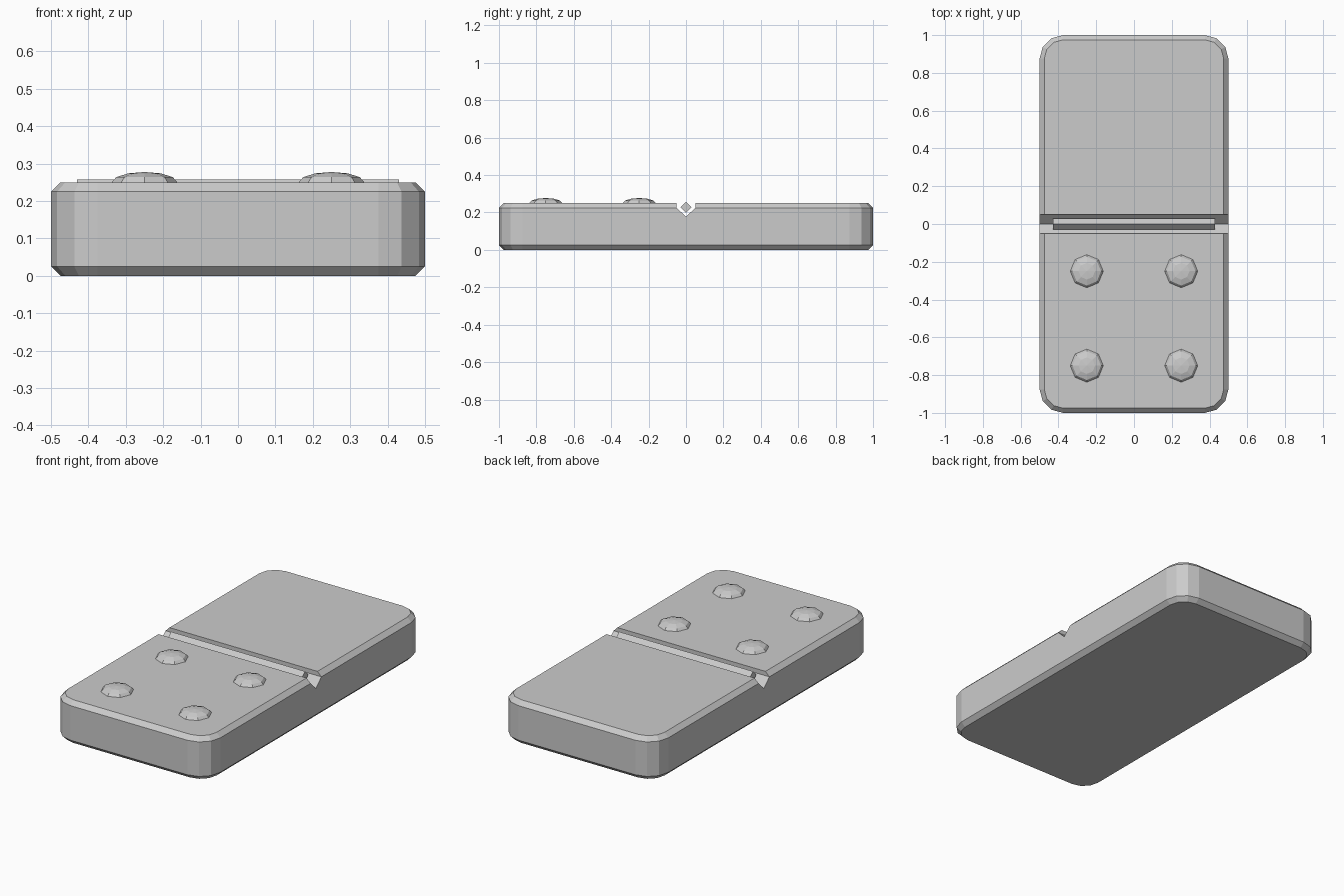
import bpy, bmesh
from math import sin, cos, pi, radians

if "Cube" in bpy.data.objects:
    bpy.data.objects.remove(bpy.data.objects["Cube"])


def make_object(name, bm):
    bmesh.ops.recalc_face_normals(bm, faces=bm.faces[:])
    mesh = bpy.data.meshes.new(name)
    bm.to_mesh(mesh)
    bm.free()
    obj = bpy.data.objects.new(name, mesh)
    bpy.context.collection.objects.link(obj)
    return obj


def loft(name, rings):
    """Closed solid through a list of equal-length point rings."""
    bm = bmesh.new()
    rows = [[bm.verts.new(p) for p in ring] for ring in rings]
    n = len(rows[0])
    for a, b in zip(rows, rows[1:]):
        for i in range(n):
            j = (i + 1) % n
            bm.faces.new((a[i], a[j], b[j], b[i]))
    bm.faces.new(rows[0])
    bm.faces.new(rows[-1])
    return make_object(name, bm)


def x_prism(name, profile, half_length):
    """Extrude a (y, z) profile along x."""
    return loft(name, [[(x, y, z) for y, z in profile]
                       for x in (-half_length, half_length)])


def rounded_outline(radius, z):
    pts = []
    for k, (sx, sy) in enumerate([(1, 1), (-1, 1), (-1, -1), (1, -1)]):
        for s in range(4):
            a = k * pi / 2 + radians(30 * s)
            pts.append((sx * 0.375 + radius * cos(a),
                        sy * 0.875 + radius * sin(a), z))
    return pts


# Tile body with chamfered top and bottom rims
body = loft("tile_body", [rounded_outline(r, z) for r, z in
                          [(0.10, 0), (0.125, 0.025), (0.125, 0.225), (0.10, 0.25)]])

# Groove across the middle
cutter = x_prism("groove_cutter", [(-0.05, 0.3), (-0.05, 0.225), (0, 0.177),
                                   (0.05, 0.225), (0.05, 0.3)], 0.6)
cutter.hide_render = True
mod = body.modifiers.new("groove", 'BOOLEAN')
mod.operation = 'DIFFERENCE'
mod.solver = 'EXACT'
mod.object = cutter
bpy.context.view_layer.objects.active = body
bpy.ops.object.modifier_apply(modifier=mod.name)
bpy.data.objects.remove(cutter)

# Diamond-section divider bar lying in the groove
r, zc = 0.03, 0.2275
x_prism("divider_bar", [(0, zc - r), (r, zc), (0, zc + r), (-r, zc)], 0.43)

# Four low domed pips on the front half
for x in (-0.25, 0.25):
    for y in (-0.25, -0.75):
        bm = bmesh.new()
        bmesh.ops.create_uvsphere(bm, u_segments=8, v_segments=6, radius=1)
        bmesh.ops.scale(bm, vec=(0.0875, 0.0875, 0.0275), verts=bm.verts[:])
        bmesh.ops.translate(bm, vec=(x, y, 0.25), verts=bm.verts[:])
        make_object("pip", bm)
